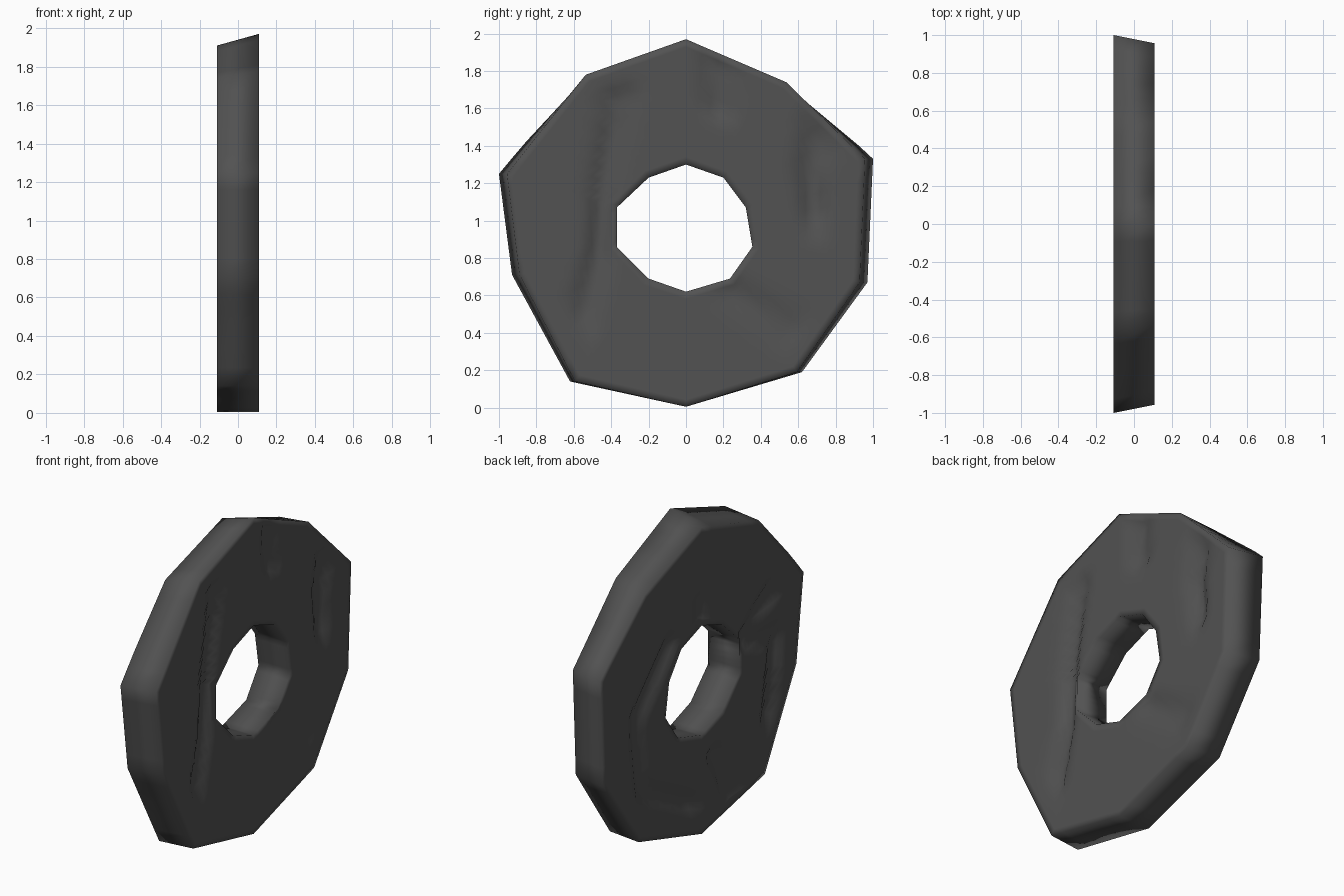
import bpy, math
from mathutils import Vector

if "Cube" in bpy.data.objects:
    bpy.data.objects.remove(bpy.data.objects["Cube"])

# outlines in (y, z), running clockwise from the top
OUTER = [(0, 1.97), (.56, 1.74), (1, 1.33), (.97, .67), (.62, .19), (0, .005),
         (-.62, .14), (-.93, .71), (-1, 1.25), (-.56, 1.78)]
INNER = [(0, 1.30), (.2, 1.23), (.32, 1.07), (.355, .86), (.235, .69), (0, .62),
         (-.2, .69), (-.37, .86), (-.37, 1.07), (-.2, 1.23)]
# worn grooves: (path points, width, depth) on each face
GROOVES = {
    1: [([(-.36, 1.66), (-.44, 1.2), (-.47, .8), (-.55, .5)], .055, .045),
        ([(.18, 1.82), (.17, 1.6)], .05, .05),
        ([(.70, 1.45), (.66, 1.25), (.69, 1.02)], .06, .05),
        ([(.25, .62), (.55, .42)], .07, .025)],
    -1: [([(.3, 1.3), (.63, .96), (.57, .48), (.08, .22)], .06, .04),
         ([(-.7, 1.25), (-.42, 1.05), (-.74, .95), (-.67, .48)], .06, .045),
         ([(-.14, .45), (-.32, .15)], .05, .05),
         ([(0, 1.45), (0, 1.3)], .06, .03)],
}
SUB, STEPS = 6, 16
HALF = .108
CENTRE = Vector((0, .97))


def subdivide(pts):
    """Keep the straight-sided outline but add points along each side."""
    pts = [Vector(p) for p in pts]
    return [p.lerp(pts[(i + 1) % len(pts)], k / SUB)
            for i, p in enumerate(pts) for k in range(SUB)]


def seg_dist(p, a, b):
    a, b = Vector(a), Vector(b)
    d = b - a
    t = max(0, min(1, (p - a).dot(d) / d.length_squared))
    return (p - a - d * t).length


def depth(p, side):
    total = 0
    for path, width, deep in GROOVES[side]:
        d = min(seg_dist(p, a, b) for a, b in zip(path, path[1:]))
        total = max(total, deep * math.exp(-(d / width) ** 2))
    return total


outer, inner = subdivide(OUTER), subdivide(INNER)
n = len(outer)
verts, faces = [], []

# rings: across the +x face outward to inward, then back across the -x face
for side in (1, -1):
    for k in range(STEPS + 1):
        t = k / STEPS if side == 1 else 1 - k / STEPS
        for o, i in zip(outer, inner):
            rim = CENTRE + (o - CENTRE)
            # outer rim tapers: +x narrower sideways, -x lower at the top
            if side == 1:
                rim.x *= .957
            elif rim.y > 1.4:
                rim.y -= .06 * (rim.y - 1.4) / .57
            p = rim.lerp(i, t)
            edge = 0 if t in (0, 1) else 1
            verts.append((side * (HALF - edge * depth(p, side)), p.x, p.y))

rings = 2 * (STEPS + 1)
for r in range(rings):
    a, b = r * n, ((r + 1) % rings) * n
    for i in range(n):
        j = (i + 1) % n
        faces.append((a + i, b + i, b + j, a + j))

# worn stone ring
mesh = bpy.data.meshes.new("stone_ring")
mesh.from_pydata(verts, [], faces)
mesh.update()
ring = bpy.data.objects.new("stone_ring", mesh)
bpy.context.collection.objects.link(ring)

mat = bpy.data.materials.new("dark grey stone")
mat.diffuse_color = (.085, .085, .085, 1)
mat.use_nodes = True
mat.node_tree.nodes["Principled BSDF"].inputs["Base Color"].default_value = mat.diffuse_color
mesh.materials.append(mat)

# consistent outward normals and soft shading
bpy.context.view_layer.objects.active = ring
ring.select_set(True)
bpy.ops.object.mode_set(mode='EDIT')
bpy.ops.mesh.select_all(action='SELECT')
bpy.ops.mesh.normals_make_consistent(inside=False)
bpy.ops.object.mode_set(mode='OBJECT')
bpy.ops.object.shade_smooth()
